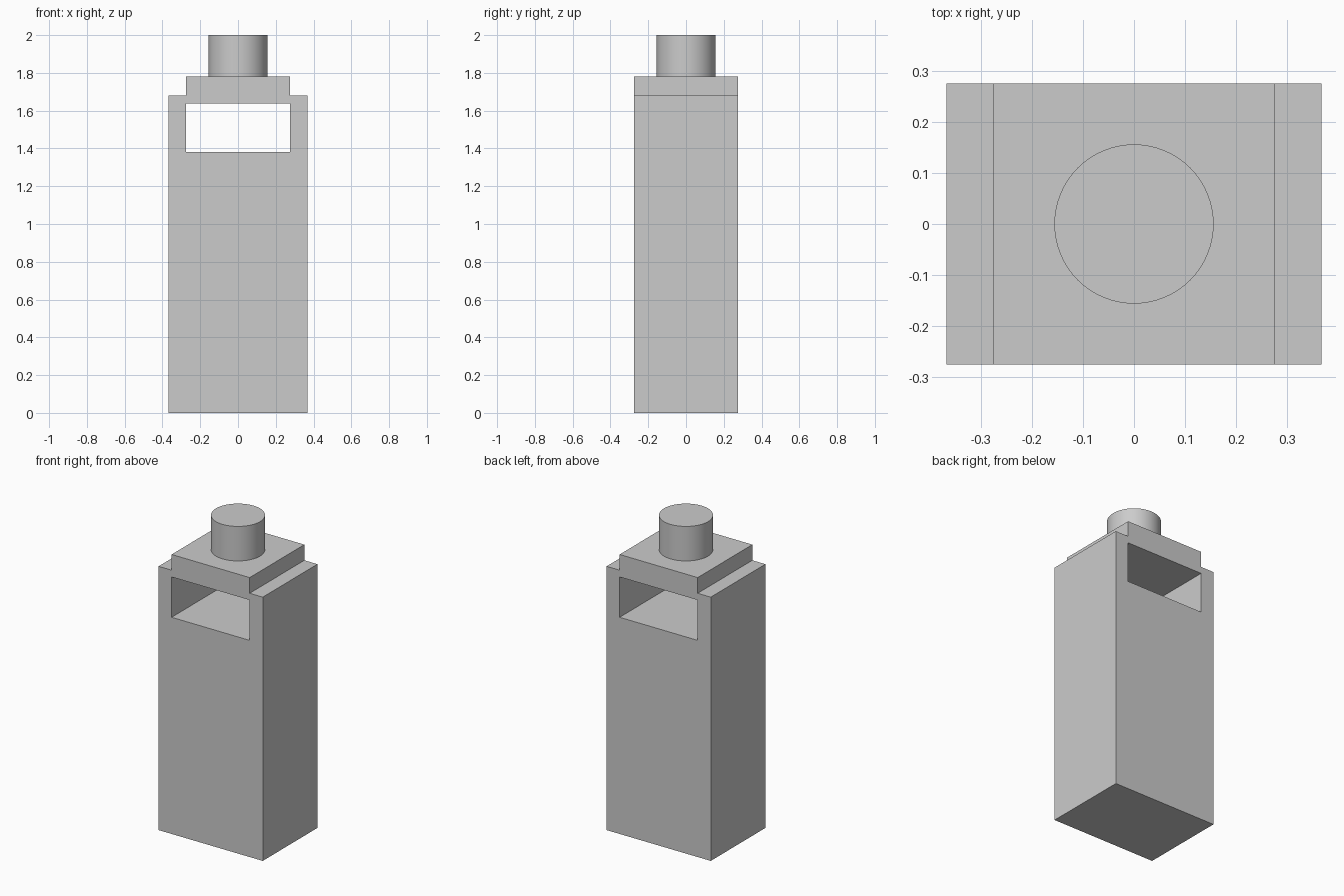
import bpy
import math

cube = bpy.data.objects.get("Cube")
if cube:
    bpy.data.objects.remove(cube, do_unlink=True)

HALF_WIDTH, HALF_NECK, HALF_DEPTH = 0.367, 0.275, 0.275
SHOULDER_Z, NECK_Z, TOP_Z = 1.68, 1.78, 2.0
SLOT_BOTTOM, SLOT_TOP = 1.38, 1.637
CAP_RADIUS = 0.156

grey = bpy.data.materials.new("plain grey")
grey.use_nodes = True
colour = (0.6, 0.6, 0.6, 1.0)
grey.diffuse_color = colour
grey.node_tree.nodes["Principled BSDF"].inputs["Base Color"].default_value = colour


def add_outline(curve, points):
    spline = curve.splines.new('POLY')
    spline.points.add(len(points) - 1)
    for point, (x, z) in zip(spline.points, points):
        point.co = (x, z, 0, 1)
    spline.use_cyclic_u = True
    spline.use_smooth = False


# Body: stepped front profile with a slot through it, extruded front to back
profile = bpy.data.curves.new("body", 'CURVE')
profile.dimensions = '2D'
profile.fill_mode = 'BOTH'
profile.extrude = HALF_DEPTH
right_half = [(HALF_WIDTH, 0), (HALF_WIDTH, SHOULDER_Z),
              (HALF_NECK, SHOULDER_Z), (HALF_NECK, NECK_Z)]
add_outline(profile, right_half + [(-x, z) for x, z in reversed(right_half)])
slot_side = [(HALF_NECK, SLOT_BOTTOM), (HALF_NECK, SLOT_TOP)]
add_outline(profile, slot_side + [(-x, z) for x, z in reversed(slot_side)])

body = bpy.data.objects.new("body", profile)
bpy.context.collection.objects.link(body)
body.rotation_euler.x = math.pi / 2
bpy.ops.object.select_all(action='DESELECT')
body.select_set(True)
bpy.context.view_layer.objects.active = body
bpy.ops.object.convert(target='MESH')
body = bpy.context.object
body.data.materials.clear()
body.data.materials.append(grey)

# Cap: round stub standing on the neck
bpy.ops.mesh.primitive_cylinder_add(
    vertices=64, radius=CAP_RADIUS, depth=TOP_Z - NECK_Z,
    location=(0, 0, (TOP_Z + NECK_Z) / 2))
cap = bpy.context.object
cap.name = "cap"
cap.data.materials.append(grey)
bpy.ops.object.shade_smooth_by_angle()
